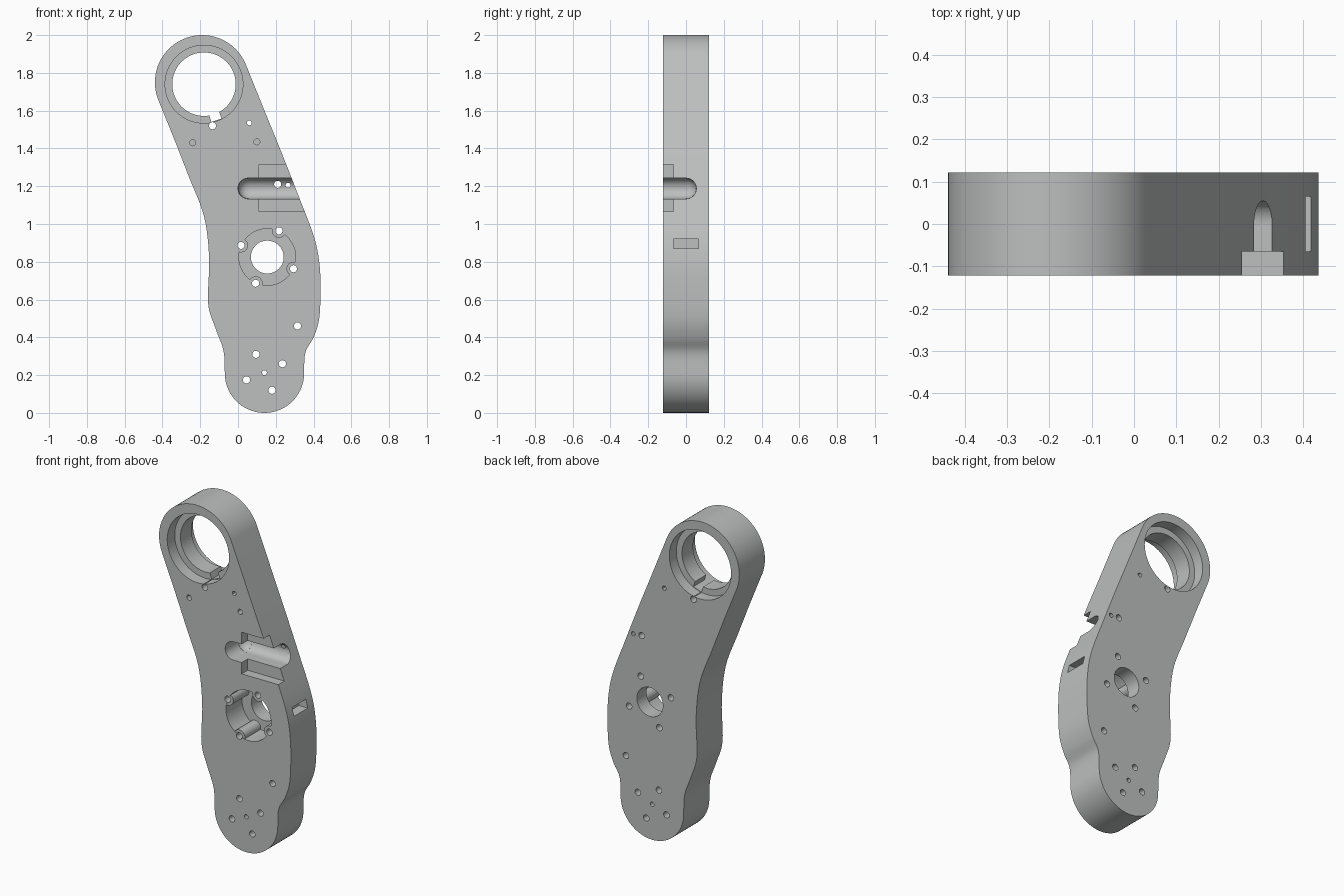
import bpy, bmesh, math
from mathutils import Vector, Matrix

cube = bpy.data.objects.get("Cube")
if cube:
    bpy.data.objects.remove(cube, do_unlink=True)

HALF = 0.122  # half thickness of the plate

steel = bpy.data.materials.new("machined grey")
steel.use_nodes = True
grey = (0.51, 0.52, 0.52, 1)
steel.diffuse_color = grey
steel.node_tree.nodes["Principled BSDF"].inputs["Base Color"].default_value = grey


def arc(cx, cz, r, start, end, n):
    return [(cx + r * math.cos(math.radians(start + (end - start) * i / n)),
             cz + r * math.sin(math.radians(start + (end - start) * i / n)))
            for i in range(n + 1)]


def spline(points, steps=6):
    """Smooth curve through the inner points; the two ends only set tangents."""
    out = []
    for a, b, c, d in zip(points, points[1:], points[2:], points[3:]):
        a, b, c, d = map(Vector, (a, b, c, d))
        for i in range(steps):
            t = i / steps
            p = 0.5 * (2 * b + (c - a) * t + (2 * a - 5 * b + 4 * c - d) * t * t
                       + (3 * b - a - 3 * c + d) * t ** 3)
            out.append((p.x, p.y))
    return out


def prism(name, outline, y0, y1):
    """Extrude an x-z outline from y0 to y1."""
    bm = bmesh.new()
    face = bm.faces.new([bm.verts.new((x, y0, z)) for x, z in outline])
    new = bmesh.ops.extrude_face_region(bm, geom=[face])["geom"]
    bmesh.ops.translate(bm, vec=(0, y1 - y0, 0),
                        verts=[v for v in new if isinstance(v, bmesh.types.BMVert)])
    bmesh.ops.recalc_face_normals(bm, faces=bm.faces)
    mesh = bpy.data.meshes.new(name)
    bm.to_mesh(mesh)
    bm.free()
    obj = bpy.data.objects.new(name, mesh)
    bpy.context.collection.objects.link(obj)
    mesh.materials.append(steel)
    return obj


def disc(x, z, r, y0=-0.2, y1=0.2, n=24):
    return prism("cutter", arc(x, z, r, 0, 360, n)[:-1], y0, y1)


def box(x0, x1, y0, y1, z0, z1):
    return prism("cutter", [(x0, z0), (x1, z0), (x1, z1), (x0, z1)], y0, y1)


def combine(target, tool, operation="DIFFERENCE"):
    mod = target.modifiers.new("cut", "BOOLEAN")
    mod.operation, mod.solver, mod.object = operation, "EXACT", tool
    bpy.context.view_layer.objects.active = target
    bpy.ops.object.modifier_apply(modifier=mod.name)
    bpy.data.objects.remove(tool, do_unlink=True)


# Arm plate: two rounded ends joined by flowing sides
left_side = [(-0.42, 1.66), (-0.34, 1.455), (-0.26, 1.25), (-0.18, 1.04), (-0.153, 0.82),
             (-0.158, 0.58), (-0.12, 0.45), (-0.077, 0.33), (-0.07, 0.21), (-0.07, 0.1)]
right_side = [(0.35, 0.1), (0.35, 0.21), (0.357, 0.32), (0.4, 0.4), (0.43, 0.5), (0.437, 0.66),
              (0.43, 0.8), (0.4, 0.94), (0.32, 1.15), (0.23, 1.38), (0.136, 1.61), (0.042, 1.84)]
outline = (arc(-0.19, 1.75, 0.25, 22, 202, 40) + spline(left_side)
           + arc(0.14, 0.21, 0.21, 180, 360, 36)[:-1] + spline(right_side))
arm = prism("arm_plate", outline, -HALF, HALF)

# Large bore: a notched inner lip between a front and a back counterbore
combine(arm, disc(-0.18, 1.74, 0.168, n=64))
combine(arm, disc(-0.18, 1.74, 0.206, -0.2, -0.05, n=64))
combine(arm, disc(-0.18, 1.74, 0.206, 0.055, 0.2, n=64))
notch = box(-0.028, 0.028, -0.2, 0.2, -0.202, -0.12)
notch.data.transform(Matrix.Translation((-0.18, 0, 1.74)) @ Matrix.Rotation(math.radians(-19), 4, "Y"))
combine(arm, notch)

# Deep pivot recess with four bolt bosses and the pivot hole
combine(arm, disc(0.155, 0.825, 0.15, -0.2, 0.03, n=48))
bolts = [arc(0.155, 0.825, 0.152, a, a, 1)[0] for a in (66, 156, 246, 336)]
for x, z in bolts:
    combine(arm, disc(x, z, 0.037, -HALF + 0.002, 0.05), "UNION")
combine(arm, disc(0.155, 0.825, 0.087, n=48))

# Sensor pocket with a deeper round-bottomed channel, open at the side
combine(arm, box(0.11, 0.6, -0.2, -0.065, 1.065, 1.315))
channel = arc(0.055, 1.188, 0.055, 90, 270, 16) + [(0.6, 1.133), (0.6, 1.243)]
combine(arm, prism("cutter", channel, -0.2, 0))
groove = disc(0, 0, 0.055, 0.055, 0.6)
groove.data.transform(Matrix.Translation((0, 0, 1.188)) @ Matrix.Rotation(math.radians(-90), 4, "Z"))
combine(arm, groove)
bpy.ops.mesh.primitive_uv_sphere_add(segments=24, ring_count=12, radius=0.0545, location=(0.056, 0, 1.188))
channel_end = bpy.context.object
channel_end.data.materials.append(steel)
combine(arm, channel_end)

# Shallow slot in the side edge
combine(arm, box(0.36, 0.6, -0.065, 0.065, 0.87, 0.92))

# Through holes
holes = bolts + [(0.21, 1.21), (-0.135, 1.52), (0.315, 0.46), (0.095, 0.31),
                 (0.235, 0.26), (0.045, 0.175), (0.18, 0.12)]
for x, z in holes:
    combine(arm, disc(x, z, 0.019, n=16))
for x, z in [(0.14, 0.213), (0.265, 1.205), (0.06, 1.535)]:
    combine(arm, disc(x, z, 0.013, n=12))

# Blind screw holes on the front
for x, z in [(-0.24, 1.43), (0.1, 1.435)]:
    combine(arm, disc(x, z, 0.016, -0.2, -0.03, n=12))

bpy.ops.object.select_all(action="DESELECT")
arm.select_set(True)
bpy.context.view_layer.objects.active = arm
bpy.ops.object.shade_smooth_by_angle(angle=math.radians(30))
